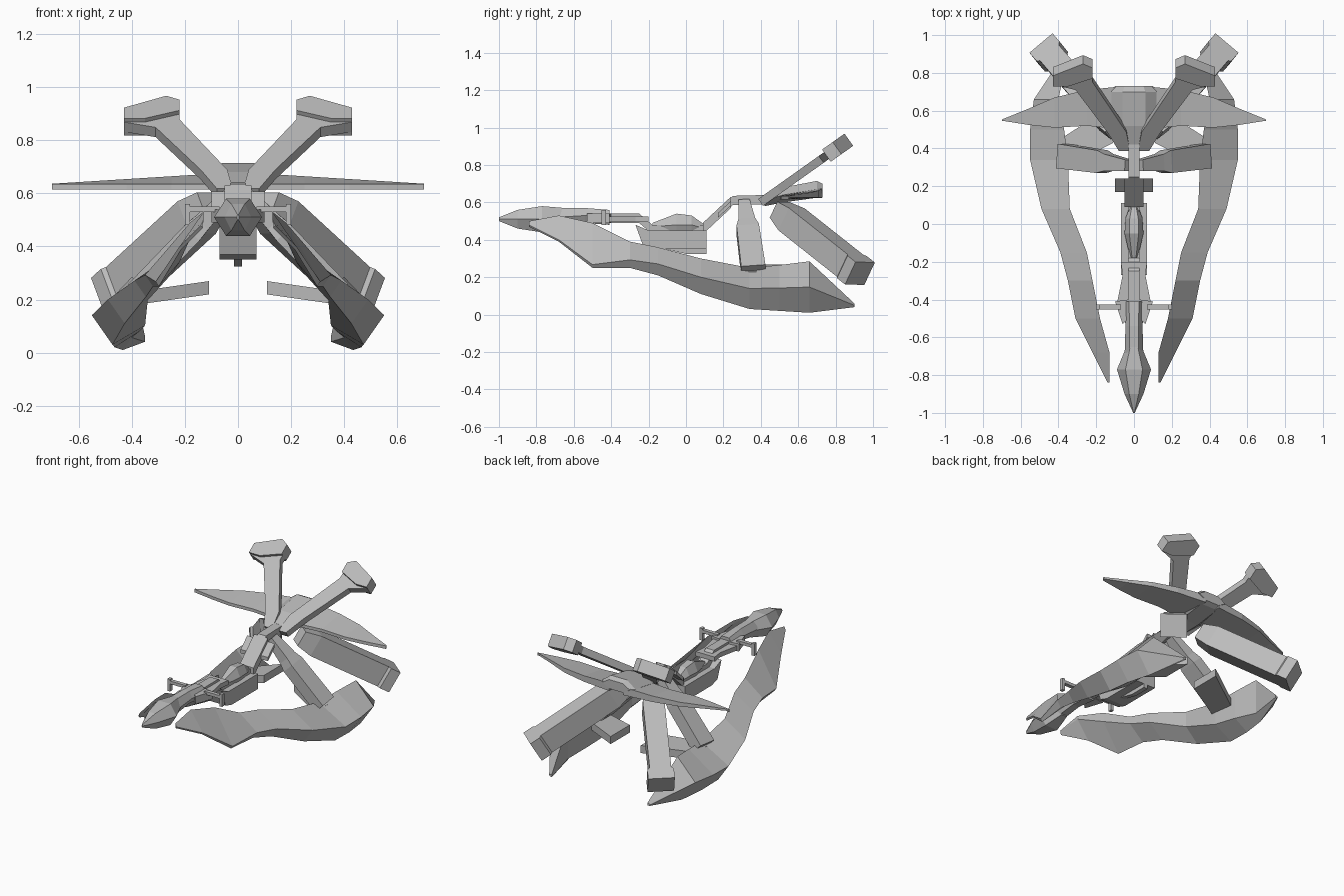
import bpy
import bmesh
from mathutils import Vector

default_cube = bpy.data.objects.get("Cube")
if default_cube:
    bpy.data.objects.remove(default_cube, do_unlink=True)

shade = (.5, .5, .5, 1)
grey = bpy.data.materials.new("plain grey")
grey.use_nodes = True
grey.diffuse_color = shade
grey.node_tree.nodes["Principled BSDF"].inputs["Base Color"].default_value = shade


def loft(name, rings, mirrored=False):
    """Skin a row of equal rings, cap both ends, optionally mirror across x."""
    bm = bmesh.new()
    rows = [[bm.verts.new(point) for point in ring] for ring in rings]
    for near, far in zip(rows, rows[1:]):
        for i in range(len(near)):
            bm.faces.new((near[i - 1], near[i], far[i], far[i - 1]))
    bm.faces.new(rows[0])
    bm.faces.new(rows[-1])
    bmesh.ops.recalc_face_normals(bm, faces=bm.faces)
    mesh = bpy.data.meshes.new(name)
    bm.to_mesh(mesh)
    bm.free()
    mesh.materials.append(grey)
    part = bpy.data.objects.new(name, mesh)
    bpy.context.collection.objects.link(part)
    if mirrored:
        mirror = part.modifiers.new("Mirror", "MIRROR")
        mirror.use_mirror_merge = False
    return part


def side_plate(name, profile, half_width):
    """Extrude a (y, z) outline symmetrically along x."""
    loft(name, [[(x, y, z) for y, z in profile] for x in (-half_width, half_width)])


def spine_strip(name, path, half_width, thickness):
    """Strip of constant thickness along a (y, z) centre line."""
    half = thickness / 2
    rings = []
    for y, z in path:
        rings.append([(-half_width, y, z - half), (half_width, y, z - half),
                      (half_width, y, z + half), (-half_width, y, z + half)])
    loft(name, rings)


def flat_plate(name, outline, middle, thickness):
    """Mirrored (x, y) outline with a thickness in z."""
    half = thickness / 2
    loft(name, [[(x, y, middle + side) for x, y in outline] for side in (-half, half)], True)


def hull(name, stations):
    """Six-sided body from stations of (y, half width, centre height, half height)."""
    rings = []
    for y, wide, mid, tall in stations:
        top, low = mid + tall, mid - tall
        rings.append([(wide, y, mid), (wide / 2, y, top), (-wide / 2, y, top),
                      (-wide, y, mid), (-wide / 2, y, low), (wide / 2, y, low)])
    loft(name, rings)


def beam(name, start, end, sizes, side):
    """Mirrored four-sided beam; sizes are (fraction along, width along side, depth)."""
    start, end = Vector(start), Vector(end)
    axis = (end - start).normalized()
    depth_axis = axis.cross(Vector(side)).normalized()
    width_axis = depth_axis.cross(axis)
    rings = []
    for fraction, width, depth in sizes:
        centre = start.lerp(end, fraction)
        across, up = width_axis * width / 2, depth_axis * depth / 2
        rings.append([centre - across - up, centre + across - up,
                      centre + across + up, centre - across + up])
    loft(name, rings, True)


def fin(name, outline, thickness):
    """Mirrored (x, z) outline laid on the backward-leaning tail plane."""
    lean = Vector((0, 1, .71))
    root = Vector((0, .42, .615))
    normal = Vector((0, -lean.z, 1)).normalized() * thickness / 2
    flat = [root + Vector((x, 0, 0)) + lean * (z - root.z) / lean.z for x, z in outline]
    loft(name, [[point + normal * sign for point in flat] for sign in (-1, 1)], True)


# Nose and head
hull("nose", [(-1, .004, .51, .01), (-.9, .05, .51, .05), (-.77, .09, .51, .07), (-.65, .04, .52, .05)])
hull("head", [(-.7, .05, .52, .05), (-.54, .045, .53, .04), (-.41, .055, .52, .04)])
flat_plate("cheek", [(.03, -.4), (.1, -.41), (.06, -.53), (.03, -.5)], .515, .05)

# Neck, belly and rising spine
spine_strip("spine", [(-.45, .515), (-.25, .515), (-.18, .455), (.09, .455), (.25, .61), (.44, .615)], .03, .05)
flat_plate("neck_plate", [(0, -.43), (.09, -.42), (.06, -.27), (.07, -.2), (0, -.2)], .51, .03)
side_plate("belly", [(-.27, .48), (-.2, .45), (.11, .45), (.11, .35), (-.17, .35), (-.23, .37)], .07)
side_plate("keel", [(-.15, .36), (.11, .36), (.11, .325), (0, .325)], .015)
hull("canopy", [(-.18, .02, .47, .02), (-.05, .05, .48, .06), (.03, .045, .48, .05), (.1, .02, .46, .02)])
spine_strip("collar", [(.09, .46), (.24, .6)], .05, .06)
spine_strip("collar_flange", [(.17, .53), (.24, .595)], .1, .025)

# Small links from head to blades
forward = (0, 1, 0)
link_end = Vector((.19, -.44, .54))
rod = [(0, .025, .02), (1, .025, .02)]
beam("link_bar", (.07, link_end.y, link_end.z), link_end, rod, forward)
beam("link_post", link_end + Vector((0, 0, .02)), link_end - Vector((0, 0, .06)), rod, forward)

# Curved lower blades: y, inner x, top z, outer x, bottom z
blade_rings = []
for y, inner, top, outer, bottom in [
        (-.84, .13, .5, .14, .47), (-.68, .13, .53, .22, .39), (-.5, .18, .49, .31, .25),
        (-.3, .22, .39, .35, .25), (-.15, .25, .36, .39, .21), (.08, .34, .3, .49, .11),
        (.34, .35, .25, .55, .03), (.5, .37, .265, .55, .02), (.66, .4, .285, .53, .01),
        (.9, .35, .06, .37, .04)]:
    lip = min(.08 + y / 8, (top - bottom) / 2)
    lip = max(lip, .01)
    blade_rings.append([(inner, y, top), (outer, y, bottom + lip), (outer - lip * .7, y, bottom),
                        (inner, y, bottom + (top - bottom) * (1 - y) / 2)])
loft("lower_blade", blade_rings, True)

# Struts down to the blades, and the slanted pads at their feet
beam("strut", (.03, .31, .6), (.38, .36, .235),
     [(0, .06, .05), (.3, .09, .07), (.4, .12, .08), (1, .13, .08)], forward)
pad_outline = [(.11, .43), (.11, .63), (.39, .45), (.39, .29)]
loft("foot_pad", [[(x, y, height - x / 7) for x, y in pad_outline] for height in (.235, .285)], True)

# Heavy rear legs with a thicker foot
beam("rear_leg", (.1, .5, .56), (.47, .93, .22),
     [(0, .1, .1), (.15, .13, .14), (.88, .13, .14), (.9, .16, .14), (1, .16, .14)], (1, -.8, 0))

# Raised tail fins with thick square ends
tip_edge = [(.43, .85), (.43, .89), (.27, .935), (.22, .92)]
fin("tail_fin", [(.02, .6), (.08, .6), (.14, .67), (.31, .83)] + tip_edge + [(.22, .86), (.04, .67)], .045)
fin("tail_fin_end", [(.35, .85)] + tip_edge + [(.22, .88)], .08)

# Rear hub and swept wings
hull("hub", [(.42, .08, .61, .03), (.52, .12, .64, .04), (.7, .12, .67, .045), (.73, .1, .67, .03)])
wing_rings = []
for x, front, back in [(.05, .5, .73), (.25, .52, .71), (.42, .51, .67), (.56, .525, .61), (.7, .547, .553)]:
    crown = .68 - x / 16
    wing_rings.append([(x, front, .615), (x, back, .625), (x, back, crown), (x, front, .635)])
loft("swept_wing", wing_rings, True)
